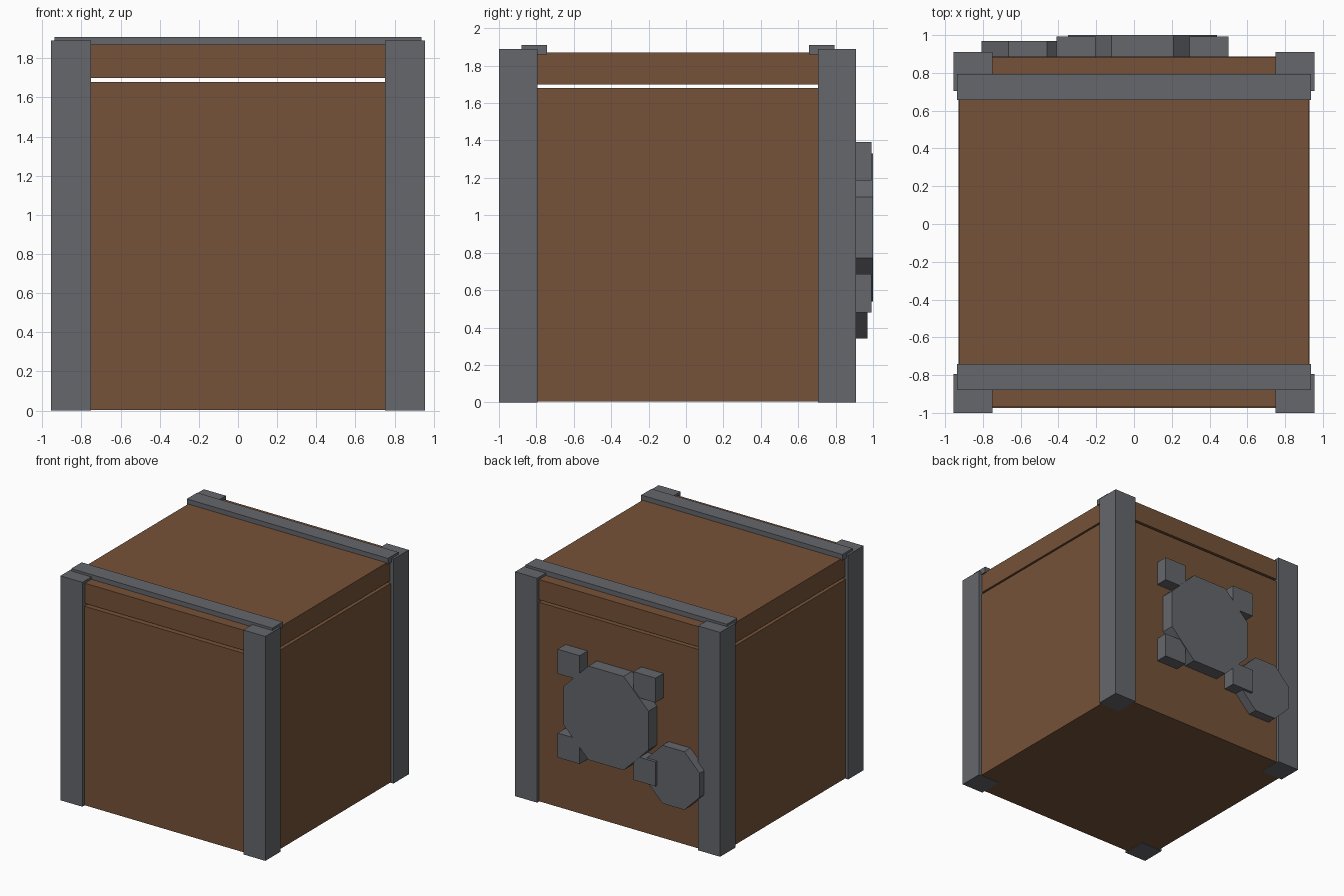
import bpy
from math import radians, cos

if "Cube" in bpy.data.objects:
    bpy.data.objects.remove(bpy.data.objects["Cube"])


def material(name, rgb):
    m = bpy.data.materials.new(name)
    m.diffuse_color = (*rgb, 1)
    m.use_nodes = True
    m.node_tree.nodes["Principled BSDF"].inputs["Base Color"].default_value = m.diffuse_color
    return m


wood = material("brown_wood", (0.18, 0.085, 0.04))
metal = material("grey_metal", (0.13, 0.135, 0.15))


def box(name, x, y, z, mat):
    """Box from (min, max) ranges on each axis."""
    bpy.ops.mesh.primitive_cube_add(size=1, location=[(a + b) / 2 for a, b in (x, y, z)])
    ob = bpy.context.object
    ob.name = name
    ob.scale = [b - a for a, b in (x, y, z)]
    bpy.ops.object.transform_apply(location=False, rotation=False, scale=True)
    ob.data.materials.append(mat)


def octagon(name, x, z, apothem, y0, y1):
    """Flat-sided octagonal plate facing the back."""
    bpy.ops.mesh.primitive_cylinder_add(vertices=8, radius=apothem / cos(radians(22.5)), depth=y1 - y0)
    ob = bpy.context.object
    ob.name = name
    ob.rotation_euler = (0, 0, radians(22.5))
    bpy.ops.object.transform_apply(rotation=True)
    ob.rotation_euler = (radians(90), 0, 0)
    ob.location = (x, (y0 + y1) / 2, z)
    ob.data.materials.append(metal)


# Wooden crate and its separate lid, with an open gap between
box("crate_body", (-0.93, 0.93), (-0.975, 0.888), (0.004, 1.68), wood)
box("crate_lid", (-0.925, 0.925), (-0.967, 0.885), (1.70, 1.87), wood)

# Corner posts
for side, x in (("left", (-0.955, -0.75)), ("right", (0.75, 0.955))):
    for end, y in (("front", (-1.0, -0.795)), ("back", (0.705, 0.91))):
        box(f"{end}_{side}_post", x, y, (0, 1.89), metal)

# Bands across the lid
for end, y in (("front", (-0.88, -0.742)), ("back", (0.657, 0.795))):
    box(f"{end}_lid_band", (-0.937, 0.937), y, (1.86, 1.91), metal)

# Back gear: large octagon, four teeth, small octagon
octagon("large_gear_plate", 0.045, 0.935, 0.395, 0.87, 1.0)
for sx in (-1, 1):
    for sz in (-1, 1):
        cx, cz = 0.045 + sx * 0.353, 0.935 + sz * 0.353
        box("gear_tooth", (cx - 0.103, cx + 0.103), (0.87, 0.993), (cz - 0.103, cz + 0.103), metal)
octagon("small_gear_plate", -0.562, 0.585, 0.245, 0.87, 0.97)
